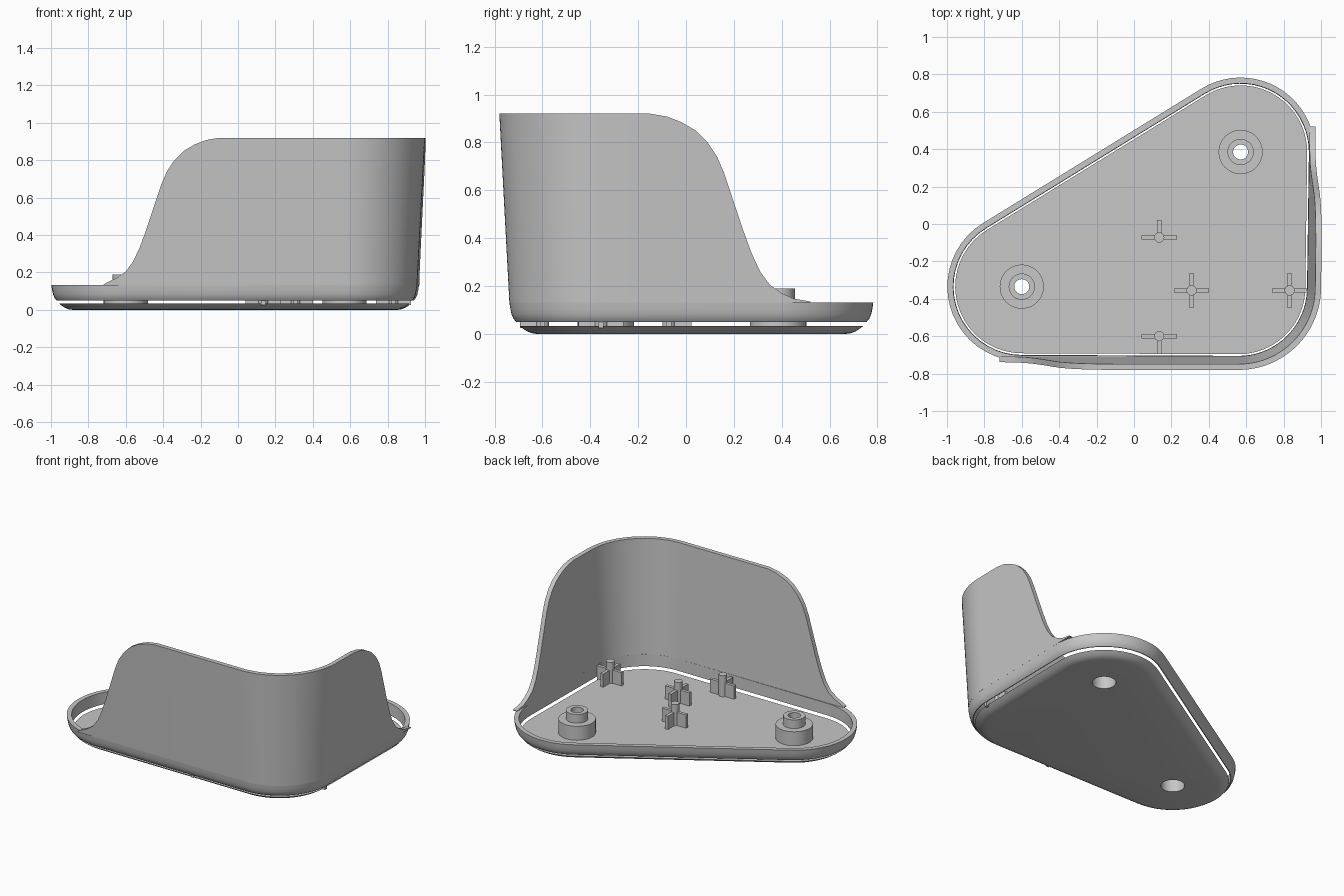
import bpy, bmesh, math
from mathutils import Vector

if bpy.data.objects.get("Cube"):
    bpy.data.objects.remove(bpy.data.objects["Cube"])

grey = bpy.data.materials.new("plain_grey")
grey.use_nodes = True
COLOUR = (0.57, 0.57, 0.57, 1)
grey.diffuse_color = COLOUR
grey.node_tree.nodes["Principled BSDF"].inputs["Base Color"].default_value = COLOUR

# Corner centres of the rounded triangle, counter-clockwise
BACK, LEFT, FRONT = Vector((0.57, 0.385)), Vector((-0.6, -0.335)), Vector((0.56, -0.34))
CORNERS = [BACK, LEFT, FRONT]
PLATE_TOP = 0.033


def finish(name, bm):
    bmesh.ops.remove_doubles(bm, verts=bm.verts, dist=1e-5)
    bmesh.ops.recalc_face_normals(bm, faces=bm.faces)
    mesh = bpy.data.meshes.new(name)
    bm.to_mesh(mesh)
    bm.free()
    mesh.materials.append(grey)
    obj = bpy.data.objects.new(name, mesh)
    bpy.context.collection.objects.link(obj)
    bpy.ops.object.select_all(action="DESELECT")
    obj.select_set(True)
    bpy.context.view_layer.objects.active = obj
    bpy.ops.object.shade_smooth_by_angle(angle=math.radians(35))


def polar(c, r, a):
    return c + r * Vector((math.cos(a), math.sin(a)))


def outline(r, steps=20):
    """Offset outline of the triangle with round corners."""
    pts = []
    for i, c in enumerate(CORNERS):
        before, after = c - CORNERS[i - 1], CORNERS[(i + 1) % 3] - c
        start = math.atan2(-before.x, before.y)
        turn = (math.atan2(-after.x, after.y) - start) % math.tau
        pts += [polar(c, r, start + turn * k / steps) for k in range(steps + 1)]
    return pts


def circle(c, r, n=40):
    return [polar(c, r, math.tau * k / n) for k in range(n)]


def loft(bm, rings, closed=False):
    """Join rings of equal length; each ring is a list of 3D points."""
    loops = [[bm.verts.new(p) for p in ring] for ring in rings]
    n = len(loops[0])
    pairs = list(zip(loops, loops[1:])) + ([(loops[-1], loops[0])] if closed else [])
    for a, b in pairs:
        for k in range(n):
            j = (k + 1) % n
            bm.faces.new((a[k], a[j], b[j], b[k]))
    return loops


def at(pts, z):
    return [(p.x, p.y, z) for p in pts]


def cap(bm, loops):
    """Fill the first loop, leaving the loops inside it as holes."""
    edges = [bm.edges.get((l[k - 1], l[k])) for l in loops for k in range(len(l))]
    bmesh.ops.triangle_fill(bm, use_beauty=True, edges=edges)


# Base plate with rounded underside and two hollow screw bosses
bm = bmesh.new()
sides = loft(bm, [at(outline(r), z) for r, z in
                  [(0.285, 0), (0.305, 0.003), (0.325, 0.011), (0.342, 0.022), (0.356, PLATE_TOP)]])
top_loops, bottom_loops = [sides[-1]], [sides[0]]
BOSS = [(0.118, PLATE_TOP), (0.118, 0.13), (0.07, 0.13), (0.07, 0.19),
        (0.04, 0.19), (0.04, 0.1), (0.075, 0.1), (0.075, 0)]
for c in (BACK, LEFT):
    boss = loft(bm, [at(circle(c, r), z) for r, z in BOSS])
    top_loops.append(boss[0])
    bottom_loops.append(boss[-1])
cap(bm, top_loops)
cap(bm, bottom_loops)
finish("base_plate", bm)

# Low rim floating just outside the plate
bm = bmesh.new()
RIM = [(0.367, 0.132), (0.365, 0.05), (0.37, 0.05), (0.381, 0.063),
       (0.389, 0.082), (0.394, 0.105), (0.398, 0.132)]
loft(bm, [at(outline(r), z) for r, z in RIM], closed=True)
finish("rim", bm)

# Tall wall round the front corner: (distance from tip, height)
SWEEP = [(0, 0.135), (0.07, 0.147), (0.12, 0.17), (0.17, 0.205), (0.21, 0.26), (0.245, 0.335),
         (0.28, 0.43), (0.32, 0.55), (0.36, 0.67), (0.39, 0.74), (0.43, 0.8),
         (0.48, 0.85), (0.54, 0.885), (0.6, 0.908), (0.67, 0.92)]
WALL_BASE, WALL_TOP = 0.13, 0.92
DOWN, RIGHT = Vector((0, -1)), Vector((1, 0))
stations = [(Vector((max(-0.72, d - 0.77), FRONT.y)), DOWN, h) for d, h in SWEEP]
for k in range(25):
    stations.append((FRONT, polar(Vector((0, 0)), 1, math.pi / 2 * (k / 24 - 1)), WALL_TOP))
for d, h in reversed(SWEEP):
    y = 0.52 - d
    x = FRONT.x + (BACK.x - FRONT.x) * (y - FRONT.y) / (BACK.y - FRONT.y)
    stations.append((Vector((x, y)), RIGHT, h))

ROWS = 8
THICK = 0.031
bm = bmesh.new()
sections = []
for c, n, h in stations:
    section = []
    for thick, order in ((0, range(ROWS + 1)), (THICK, range(ROWS, -1, -1))):
        for k in order:
            z = WALL_BASE + (h - WALL_BASE) * k / ROWS
            lean = 0.398 + 0.042 * (z - WALL_BASE) / (WALL_TOP - WALL_BASE)
            p = c + n * (lean - thick)
            section.append((p.x, p.y, z))
    sections.append(section)
loops = loft(bm, sections)
bm.faces.new(loops[0])
bm.faces.new(loops[-1])
finish("wall", bm)


# Locating pegs: a pin with cross ribs
def box(bm, x0, x1, y0, y1, z0, z1):
    rect = [Vector((x0, y0)), Vector((x1, y0)), Vector((x1, y1)), Vector((x0, y1))]
    for loop in loft(bm, [at(rect, z0), at(rect, z1)]):
        bm.faces.new(loop)


ARM, HALF = 0.094, 0.011
PEGS = [("back", 0.135, -0.072, 0, 1), ("middle", 0.308, -0.355, 1, 1),
        ("right", 0.832, -0.355, 1, 1), ("front", 0.135, -0.6, 1, 0)]
for label, x, y, to_front, to_back in PEGS:
    bm = bmesh.new()
    box(bm, x - ARM, x + ARM, y - HALF, y + HALF, 0.025, 0.125)
    box(bm, x - HALF, x + HALF, y - ARM * to_front, y + ARM * to_back, 0.025, 0.125)
    for loop in loft(bm, [at(circle(Vector((x, y)), 0.027, 24), z) for z in (0.025, 0.18)]):
        bm.faces.new(loop)
    finish(label + "_peg", bm)
